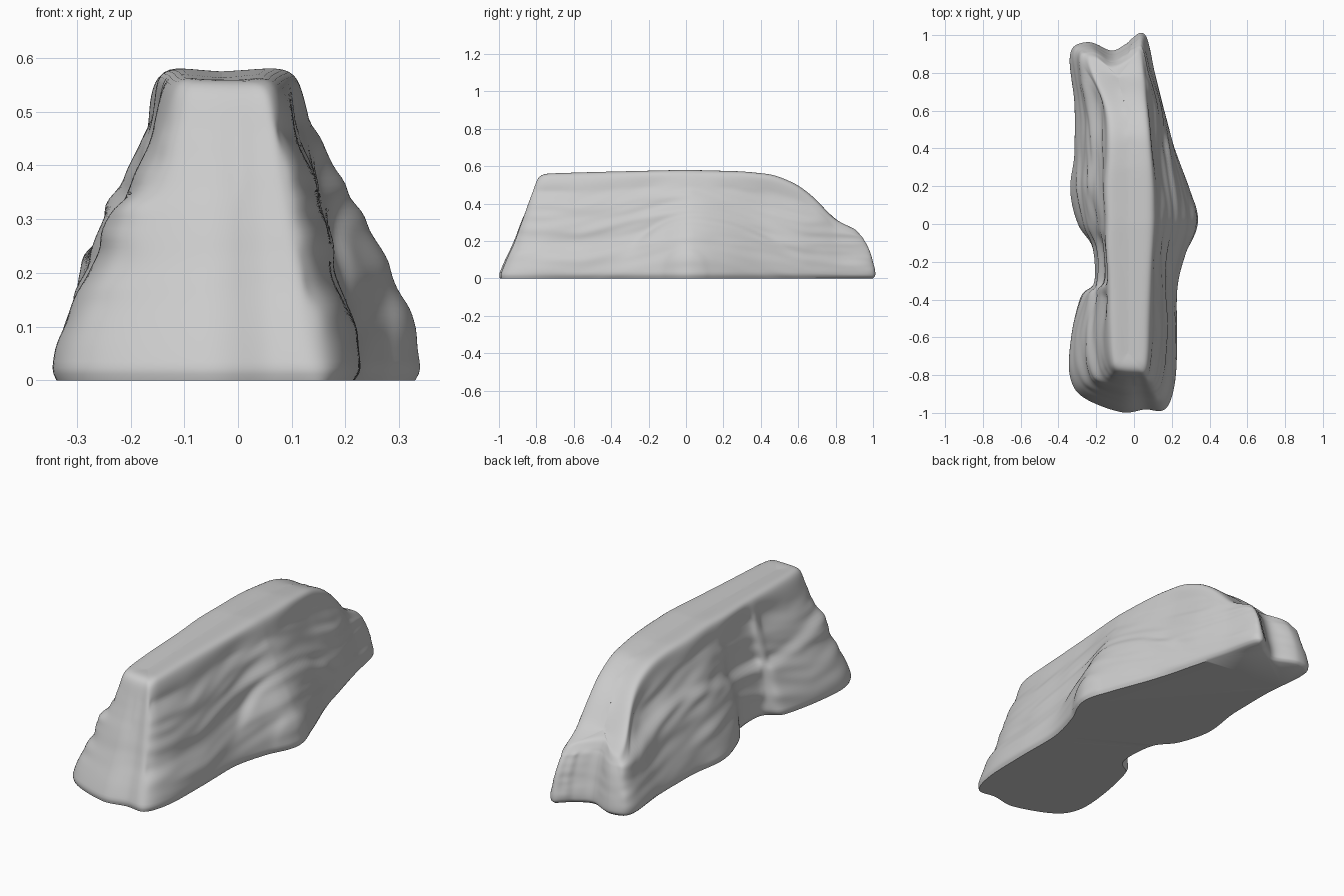
import bpy, bmesh, math
from mathutils import Vector, noise

if "Cube" in bpy.data.objects:
    bpy.data.objects.remove(bpy.data.objects["Cube"])

# Paired outline points: base x, base y, rim x, rim y, slope bulge
OUTLINE = [
    (-.07, -1.0, -.05, -.78, .95), (.06, -.985, .02, -.785, .95), (.165, -.985, .06, -.78, .95),
    (.215, -.85, .075, -.69, 1.1), (.225, -.6, .08, -.5, 1.3), (.225, -.35, .09, -.3, 1.2),
    (.27, -.16, .1, -.14, 1.2), (.325, -.03, .105, 0, 1.25), (.33, .06, .105, .08, 1.25),
    (.285, .2, .105, .2, 1.25), (.21, .4, .095, .38, 1.3), (.155, .6, .075, .57, 1.5),
    (.10, .8, .05, .76, 2), (.05, 1.0, .03, .9, 2.5), (-.03, .95, -.03, .87, 2),
    (-.12, .91, -.12, .83, 2), (-.24, .955, -.2, .88, 2.5), (-.325, .9, -.24, .85, 2),
    (-.31, .65, -.15, .62, 1.2), (-.315, .38, -.14, .38, 1.1), (-.335, .18, -.15, .2, 1.1),
    (-.29, 0, -.145, .02, 1.2), (-.21, -.12, -.15, -.12, 1.4), (-.2, -.31, -.14, -.27, 1.3),
    (-.28, -.39, -.135, -.38, 1.1), (-.33, -.6, -.13, -.55, 1.1), (-.34, -.8, -.12, -.7, 1),
    (-.27, -.92, -.1, -.765, .95)]
# Ridge height along y
RIDGE = [(-.8, .55), (-.75, .565), (-.5, .573), (0, .585), (.3, .577), (.47, .56), (.6, .505),
         (.7, .425), (.78, .33), (.84, .295), (.92, .26)]
SUB, LEVELS, CAP = 12, 48, 8


def ridge(y):
    if y <= RIDGE[0][0]:
        return RIDGE[0][1]
    for (a, za), (b, zb) in zip(RIDGE, RIDGE[1:]):
        if y <= b:
            return za + (zb - za) * (y - a) / (b - a)
    return RIDGE[-1][1]


def smooth(a, b, v):
    t = max(0, min(1, (v - a) / (b - a)))
    return t * t * (3 - 2 * t)


def spline(pts, sub):
    # Closed Catmull-Rom curve through tuples
    n, out = len(pts), []
    for i in range(n):
        p = [pts[(i + k) % n] for k in (-1, 0, 1, 2)]
        for s in range(sub):
            t = s / sub
            out.append([.5 * (2 * b + (c - a) * t + (2 * a - 5 * b + 4 * c - d) * t * t
                              + (3 * b - a - 3 * c + d) * t ** 3) for a, b, c, d in zip(*p)])
    return out


def relief(x, y, z):
    # Strata streaks along the flanks, plus ledges on each side
    sweep = z + .25 * min(abs(y - .03), .6) ** 1.3
    d = .014 * noise.noise(Vector((x * 3, y * 1.8, sweep * 13)))
    d += .010 * noise.noise(Vector((x * 5 + 7, y * 4, sweep * 26)))
    if x > 0:
        # Arched ledge with a smaller mound inside it
        arch = .33 - (.75 if y > .03 else 1.7) * (y - .03) ** 2
        near = smooth(-.35, -.15, y) * (1 - smooth(.4, .65, y))
        d += near * (.008 - .024 * smooth(arch - .015, arch + .02, z))
        d += .010 * (1 - smooth(.8, 1.1, math.hypot(y / .12, z / .17)))
    else:
        shelf = .30 + .05 * math.sin(y * 5)
        d += .010 - .026 * smooth(shelf - .02, shelf + .03, z)
    return d


loop = spline(OUTLINE, SUB)
n = len(loop)
bm = bmesh.new()
rings = []
# Flanks from ground to rim
for k in range(LEVELS + 1):
    t = k / LEVELS
    ring = []
    for i, (bx, by, tx, ty, p) in enumerate(loop):
        f = 1 - t ** p
        x, y, z = tx + (bx - tx) * f, ty + (by - ty) * f, t * ridge(ty)
        a, b = loop[i - 1], loop[(i + 1) % n]
        nrm = Vector((b[1] - a[1], a[0] - b[0])).normalized()
        side = .12 + .88 * smooth(.35, .85, abs(nrm.x))
        fade = (1 - smooth(.8, 1, t)) * (.2 + .8 * smooth(0, .4, t))
        d = relief(x, y, z) * side * fade + .008 * smooth(0, .06, t) * (1 - smooth(.1, .4, t))
        d -= .008 * max(0, 1 - z / .02) ** 2
        ring.append(bm.verts.new((x + nrm.x * d, y + nrm.y * d, z)))
    rings.append(ring)
# Top, gathered to a slightly hollow centre line
for k in range(1, CAP + 1):
    s = k / CAP
    ring = []
    for bx, by, tx, ty, p in loop:
        cy = max(-.68, min(.78, ty))
        cx = -.03 - .06 * smooth(.5, .85, cy)
        x, y = tx + (cx - tx) * s, ty + (cy - ty) * s
        ring.append(bm.verts.new((x, y, ridge(y) - .010 * smooth(0, 1, s))))
    rings.append(ring)
for lo, hi in zip(rings, rings[1:]):
    for i in range(n):
        j = (i + 1) % n
        bm.faces.new((lo[i], lo[j], hi[j], hi[i]))
bm.faces.new(list(reversed(rings[0])))
# Soften ledges a little and the rim a lot, leaving the ground edge flat
for first, count in ((3, 3), (LEVELS - 7, 14)):
    soft = [v for r in rings[first:-1] for v in r]
    for _ in range(count):
        bmesh.ops.smooth_vert(bm, verts=soft, factor=.5,
                              use_axis_x=True, use_axis_y=True, use_axis_z=True)
bmesh.ops.remove_doubles(bm, verts=rings[-1], dist=.004)
bmesh.ops.recalc_face_normals(bm, faces=bm.faces)

mesh = bpy.data.meshes.new("rock")
bm.to_mesh(mesh)
bm.free()
rock = bpy.data.objects.new("rock", mesh)
bpy.context.collection.objects.link(rock)
bpy.context.view_layer.objects.active = rock
rock.select_set(True)
bpy.ops.object.shade_smooth_by_angle(angle=math.radians(50))
